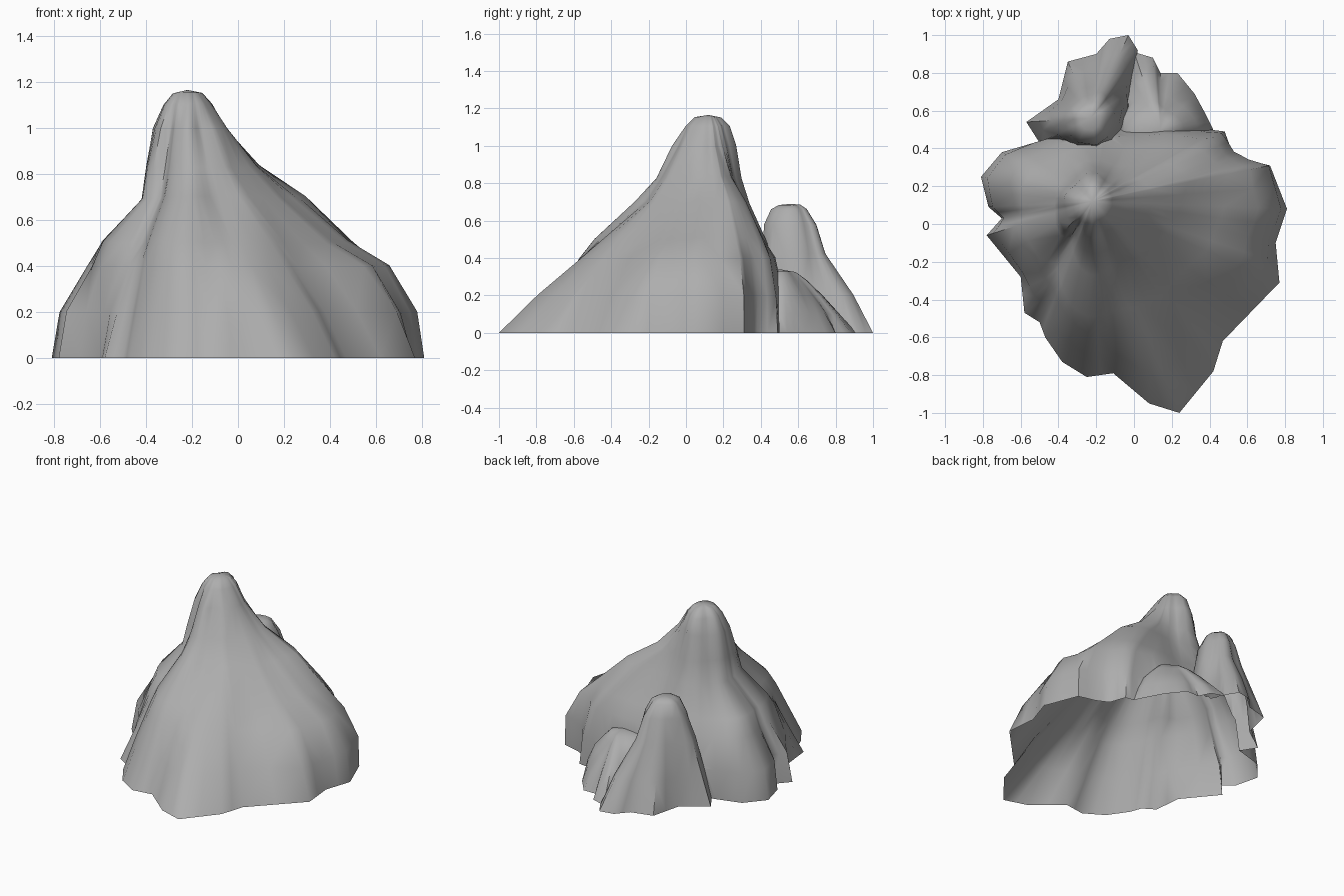
import bpy, bmesh, math
from mathutils import Vector, noise

if "Cube" in bpy.data.objects:
    bpy.data.objects.remove(bpy.data.objects["Cube"])


def loft_rock(name, centre, top, levels, outline, profiles, rough=0.015):
    """Star-shaped rock: base outline shrunk upward by direction-dependent profiles."""
    c = Vector(centre)
    pts = [Vector(p) for p in outline]
    # base points plus midpoints become the spokes
    spokes = []
    for i, p in enumerate(pts):
        spokes += [p - c, (p + pts[(i + 1) % len(pts)]) / 2 - c]
    n = len(spokes)
    # softened outline, used higher up so gullies fade out
    soft = [sum(spokes[(i + d) % n].length for d in range(-3, 4)) / 7 for i in range(n)]
    keys = sorted(profiles)

    def shrink(angle, k):
        for i, a in enumerate(keys):
            b = keys[(i + 1) % len(keys)]
            span = (b - a) % 360 or 360
            d = (angle - a) % 360
            if d <= span:
                t = d / span
                t = t * t * (3 - 2 * t)
                return profiles[a][k - 1] * (1 - t) + profiles[b][k - 1] * t
        return 1.0

    bm = bmesh.new()
    rings = []
    last = len(levels)
    # the extra ring rounds off the tip
    heights = [0.0] + levels + [levels[-1] + 0.75 * (top - levels[-1])]
    for k, z in enumerate(heights):
        ring = []
        for s, r in zip(spokes, soft):
            ang = math.degrees(math.atan2(s.y, s.x)) % 360
            f = 1.0 if k == 0 else shrink(ang, min(k, last))
            if k > last:
                f *= 0.6
            t = min(1.0, k / 4)
            p = c + s.normalized() * f * (s.length * (1 - t) + r * t)
            v = Vector((p.x, p.y, z))
            if k:
                h = noise.noise(v * 5) * rough
                v += Vector((s.x, s.y, 0)).normalized() * h + Vector((0, 0, h))
            ring.append(bm.verts.new(v))
        rings.append(ring)
    for lo, hi in zip(rings, rings[1:]):
        for i in range(n):
            j = (i + 1) % n
            bm.faces.new((lo[i], lo[j], hi[j], hi[i]))
    tip = bm.verts.new((c.x, c.y, top))
    for i in range(n):
        bm.faces.new((rings[-1][i], rings[-1][(i + 1) % n], tip))
    bm.faces.new(rings[0])
    bmesh.ops.triangulate(bm, faces=bm.faces[:])
    bmesh.ops.recalc_face_normals(bm, faces=bm.faces[:])
    me = bpy.data.meshes.new(name)
    bm.to_mesh(me)
    bm.free()
    ob = bpy.data.objects.new(name, me)
    bpy.context.collection.objects.link(ob)
    return ob


# Main peak
rock = loft_rock(
    "rock", (-0.22, 0.12), 1.165, [0.2, 0.4, 0.5, 0.7, 0.83, 1.0, 1.1],
    [(0.81, 0.08), (0.72, 0.31), (0.6, 0.34), (0.52, 0.38), (0.48, 0.49), (0.4, 0.5),
     (0.22, 0.54), (0, 0.5), (-0.3, 0.48), (-0.53, 0.43), (-0.7, 0.38), (-0.81, 0.25),
     (-0.77, 0.09), (-0.7, 0.03), (-0.78, -0.06), (-0.6, -0.28), (-0.58, -0.47),
     (-0.5, -0.52), (-0.47, -0.6), (-0.38, -0.73), (-0.25, -0.81), (-0.11, -0.79),
     (0.08, -0.95), (0.24, -1.0), (0.42, -0.78), (0.47, -0.62), (0.77, -0.31), (0.75, -0.1)],
    {0: (.98, .87, .69, .48, .3, .17, .1), 20: (1.0, .93, .82, .61, .35, .19, .12),
     45: (.98, .86, .72, .46, .34, .23, .16), 90: (1.0, .88, .74, .52, .42, .34, .26),
     150: (.98, .82, .66, .4, .3, .26, .17), 180: (.96, .76, .66, .38, .32, .28, .19),
     225: (.93, .8, .7, .42, .36, .29, .2), 240: (.86, .7, .58, .36, .29, .23, .17),
     265: (.88, .76, .67, .43, .31, .22, .13), 292: (.83, .63, .53, .32, .24, .15, .1),
     320: (.86, .69, .58, .38, .27, .17, .1), 345: (.96, .83, .65, .43, .29, .17, .1)})

# Separate crag behind the peak
crag = loft_rock(
    "back_crag", (-0.23, 0.56), 0.69, [0.2, 0.42, 0.58, 0.66],
    [(-0.02, 0.62), (0.0, 0.8), (0.02, 0.92), (-0.03, 1.0), (-0.13, 0.98), (-0.2, 0.9),
     (-0.35, 0.86), (-0.4, 0.66), (-0.57, 0.54), (-0.5, 0.43), (-0.3, 0.42), (-0.1, 0.43)],
    {0: (.95, .8, .6, .4), 65: (.78, .43, .34, .2), 120: (.8, .55, .4, .25),
     180: (.85, .66, .5, .33), 270: (1.0, .95, .8, .55)}, 0.01)

# Low foot at the back right
foot = loft_rock(
    "back_foot", (0.14, 0.5), 0.34, [0.1, 0.2, 0.28],
    [(0.42, 0.5), (0.38, 0.58), (0.32, 0.69), (0.23, 0.8), (0.14, 0.8), (0.1, 0.88),
     (0.0, 0.91), (-0.06, 0.7), (-0.12, 0.45), (0.15, 0.35), (0.35, 0.4)],
    {0: (.9, .78, .5), 70: (.82, .58, .36), 120: (.85, .65, .45), 180: (1, .95, .85),
     270: (.95, .8, .6)}, 0.008)

# Fuse the three masses into one skin
for part in (crag, foot):
    m = rock.modifiers.new("fuse", 'BOOLEAN')
    m.operation = 'UNION'
    m.solver = 'EXACT'
    m.object = part
dg = bpy.context.evaluated_depsgraph_get()
fused = bpy.data.meshes.new_from_object(rock.evaluated_get(dg))
rock.modifiers.clear()
rock.data = fused
for part in (crag, foot):
    bpy.data.objects.remove(part)

# Open underside
bm = bmesh.new()
bm.from_mesh(rock.data)
under = [f for f in bm.faces if all(v.co.z < 1e-3 for v in f.verts)]
bmesh.ops.delete(bm, geom=under, context='FACES')
bm.to_mesh(rock.data)
bm.free()

# Dark grey stone
stone = bpy.data.materials.new("stone")
stone.diffuse_color = (0.42, 0.42, 0.42, 1)
stone.use_nodes = True
stone.node_tree.nodes["Principled BSDF"].inputs["Base Color"].default_value = stone.diffuse_color
rock.data.materials.clear()
rock.data.materials.append(stone)

bpy.context.view_layer.objects.active = rock
rock.select_set(True)
bpy.ops.object.shade_smooth_by_angle(angle=math.radians(55))
